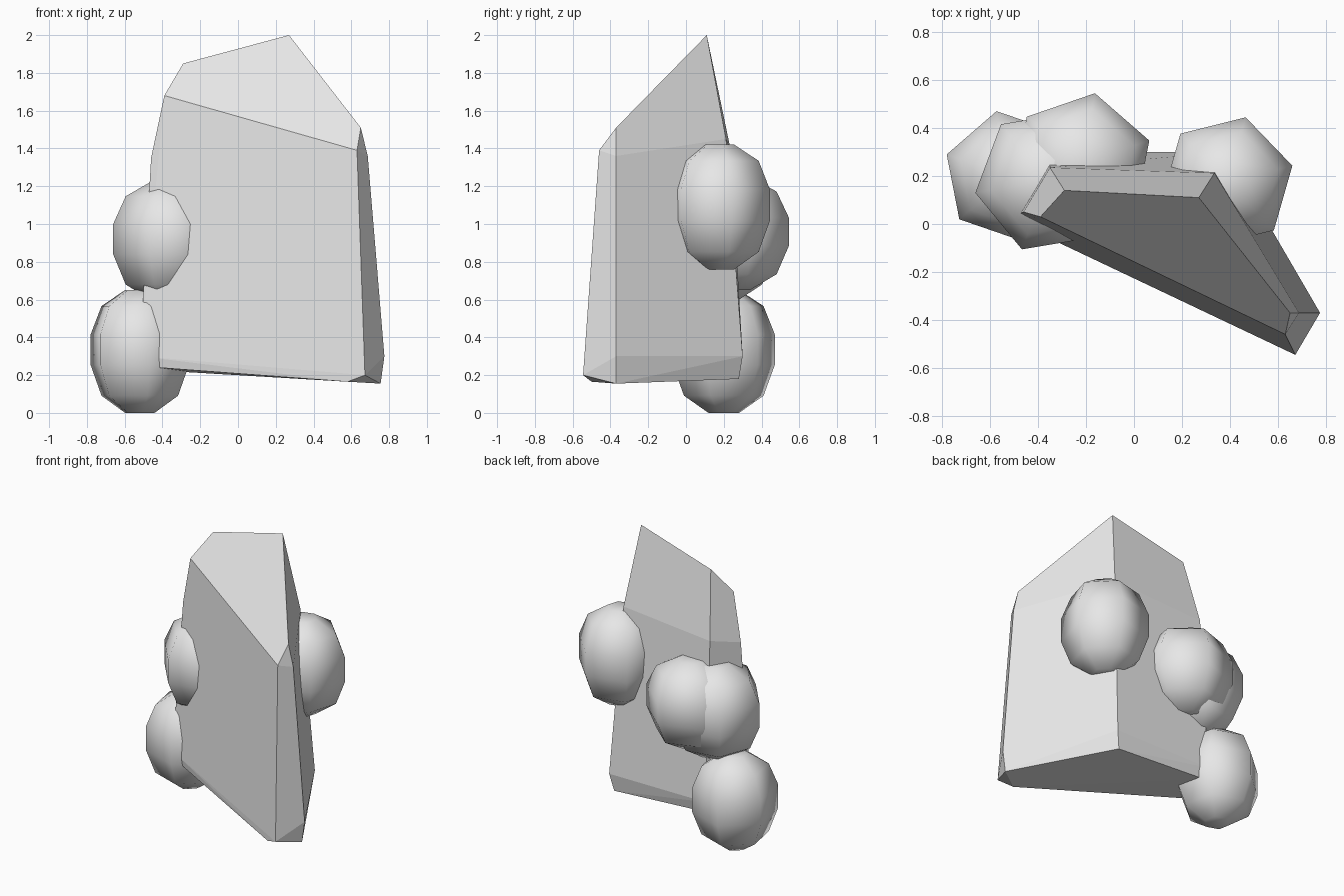
import bpy, bmesh, math
from mathutils import Vector

cube = bpy.data.objects.get("Cube")
if cube:
    bpy.data.objects.remove(cube, do_unlink=True)

# One plain stone colour
stone = bpy.data.materials.new("stone_grey")
stone.use_nodes = True
GREY = (0.8, 0.8, 0.8, 1)
stone.diffuse_color = GREY
stone.node_tree.nodes["Principled BSDF"].inputs["Base Color"].default_value = GREY


def finish(name, bm):
    bmesh.ops.recalc_face_normals(bm, faces=bm.faces)
    mesh = bpy.data.meshes.new(name)
    bm.to_mesh(mesh)
    bm.free()
    mesh.materials.append(stone)
    obj = bpy.data.objects.new(name, mesh)
    bpy.context.collection.objects.link(obj)
    return obj


# Standing slab: hull of its corners
top = [(-.29, .14, 1.85), (.27, .11, 2), (.65, -.37, 1.51), (.63, -.46, 1.39), (-.39, .03, 1.68)]
middle = [(-.35, .235, 1.4), (.335, .212, 1.45), (.687, -.37, 1.36), (-.46, .05, 1.35)]
low = [(-.36, .3, .3), (.385, .3, .3), (.775, -.37, .3), (.672, -.545, .2), (-.52, .02, .3)]
base = [(-.34, .28, .22), (.36, .28, .18), (.755, -.37, .155), (.58, -.5, .165), (-.49, .015, .245)]

bm = bmesh.new()
for point in top + middle + low + base:
    bm.verts.new(point)
hull = bmesh.ops.convex_hull(bm, input=bm.verts)
loose = {v for v in hull["geom_interior"] + hull["geom_unused"] if isinstance(v, bmesh.types.BMVert)}
bmesh.ops.delete(bm, geom=list(loose), context='VERTS')
bmesh.ops.dissolve_limit(bm, angle_limit=math.radians(3), verts=bm.verts, edges=bm.edges)
finish("stone_slab", bm)


# Boulders: six-sided rounded lumps, from rings of a profile (radius, height)
PROFILE = [(.3, -1), (.78, -.72), (1, -.22), (1, .28), (.78, .74), (.3, 1)]
SIDES = 6


def boulder(name, centre, radius, half_height, turn):
    bm = bmesh.new()
    rings = []
    for r, h in PROFILE:
        ring = []
        for i in range(SIDES):
            a = math.radians(turn) + math.tau * i / SIDES
            offset = Vector((math.cos(a) * r * radius, math.sin(a) * r * radius, h * half_height))
            ring.append(bm.verts.new(Vector(centre) + offset))
        rings.append(ring)
    for lower, upper in zip(rings, rings[1:]):
        for i in range(SIDES):
            j = (i + 1) % SIDES
            bm.faces.new((lower[i], lower[j], upper[j], upper[i]))
    bm.faces.new(rings[0])
    bm.faces.new(rings[-1])
    obj = finish(name, bm)
    bpy.ops.object.select_all(action='DESELECT')
    obj.select_set(True)
    bpy.context.view_layer.objects.active = obj
    bpy.ops.object.shade_smooth_by_angle(angle=math.radians(59))


boulder("back_boulder", (.388, .175, 1.09), .28, .33, 14)
boulder("lower_boulder", (-.52, .2, .325), .275, .325, 41)
boulder("side_boulder", (-.36, .18, .91), .305, .32, 9.5)
boulder("rear_boulder", (-.22, .25, .95), .3, .3, 19)
